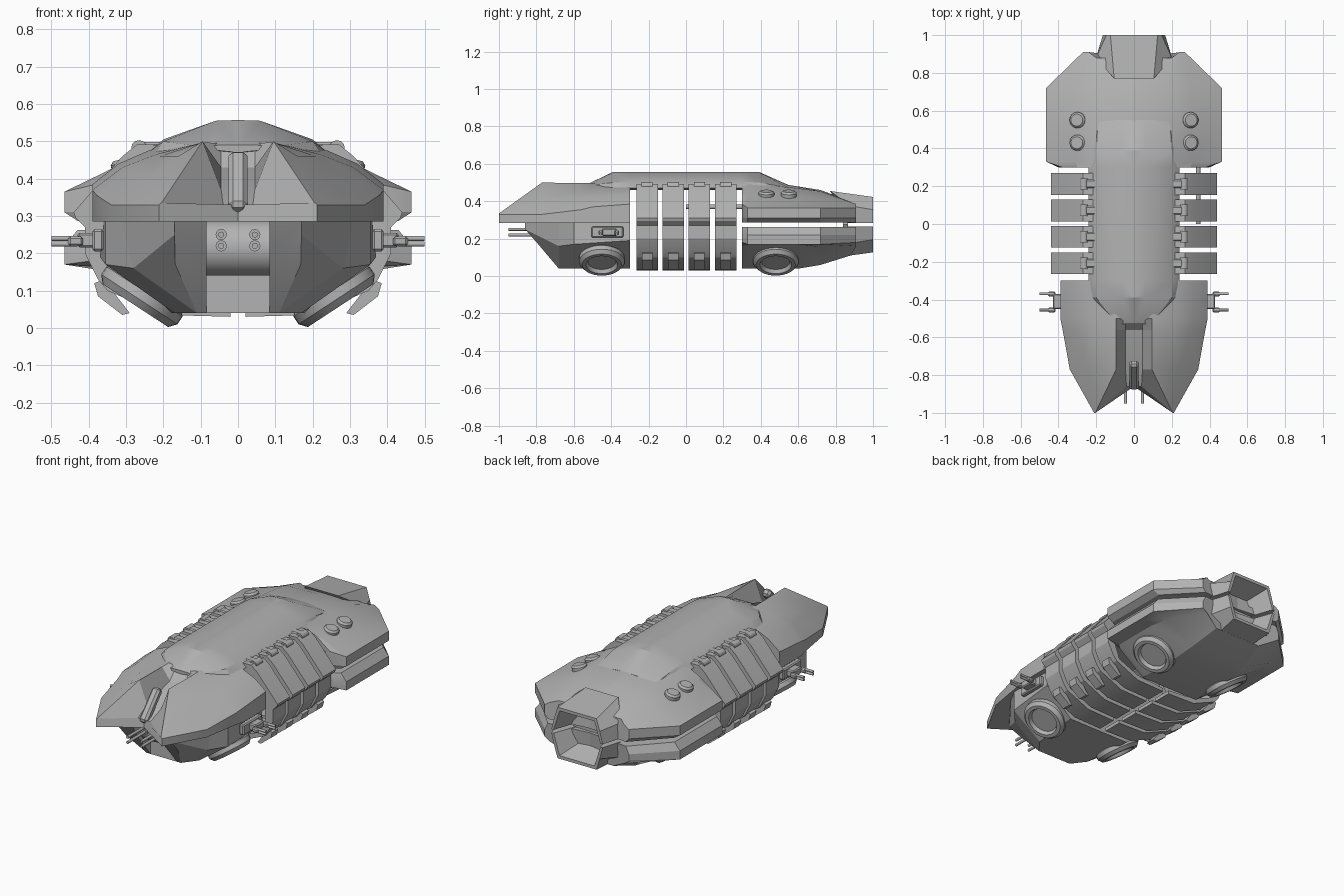
import bpy, bmesh, math
from mathutils import Vector, Matrix

if "Cube" in bpy.data.objects:
    bpy.data.objects.remove(bpy.data.objects["Cube"])

grey = bpy.data.materials.new("hull grey")
grey.use_nodes = True
grey.diffuse_color = (0.45, 0.45, 0.45, 1)
grey.node_tree.nodes["Principled BSDF"].inputs["Base Color"].default_value = grey.diffuse_color


def finish(name, bm, mirror=True, angle=22):
    """Turn a bmesh into an object, mirrored left to right."""
    bmesh.ops.recalc_face_normals(bm, faces=bm.faces)
    mesh = bpy.data.meshes.new(name)
    bm.to_mesh(mesh)
    bm.free()
    mesh.materials.append(grey)
    ob = bpy.data.objects.new(name, mesh)
    bpy.context.collection.objects.link(ob)
    bpy.ops.object.select_all(action='DESELECT')
    ob.select_set(True)
    bpy.context.view_layer.objects.active = ob
    bpy.ops.object.shade_smooth_by_angle(angle=math.radians(angle))
    if mirror:
        ob.modifiers.new("Mirror", 'MIRROR')
    return ob


def section(y, *points):
    return [(p[0], p[2] if len(p) > 2 else y, p[1]) for p in points]


def loft(name, rings):
    """Skin closed cross-sections and cap both ends."""
    bm = bmesh.new()
    rows = [[bm.verts.new(p) for p in ring] for ring in rings]
    n = len(rows[0])
    for a, b in zip(rows, rows[1:]):
        for i in range(n):
            j = (i + 1) % n
            bm.faces.new((a[i], a[j], b[j], b[i]))
    bm.faces.new(rows[0])
    bm.faces.new(rows[-1])
    bmesh.ops.remove_doubles(bm, verts=bm.verts, dist=0.0005)
    return finish(name, bm)


def box(name, centre, size, tilt=0, bevel=0.006, mirror=True):
    bm = bmesh.new()
    m = Matrix.Translation(centre) @ Matrix.Rotation(tilt, 4, 'X') @ Matrix.Diagonal((*size, 1))
    bmesh.ops.create_cube(bm, size=1, matrix=m)
    bmesh.ops.bevel(bm, geom=bm.edges[:], offset=bevel, segments=1, affect='EDGES')
    return finish(name, bm, mirror)


def lathe(name, centre, axis, profile, sides=24, mirror=True):
    """Revolve (radius, height) pairs about an axis."""
    bm = bmesh.new()
    turn = Matrix.Translation(centre) @ Vector(axis).to_track_quat('Z', 'Y').to_matrix().to_4x4()
    rows = []
    for r, h in profile:
        angles = [2 * math.pi * i / sides for i in range(sides)]
        rows.append([bm.verts.new(turn @ Vector((r * math.cos(a), r * math.sin(a), h))) for a in angles])
    for a, b in zip(rows, rows[1:]):
        for i in range(sides):
            j = (i + 1) % sides
            bm.faces.new((a[i], a[j], b[j], b[i]))
    bm.faces.new(rows[0])
    bm.faces.new(rows[-1])
    return finish(name, bm, mirror, 35)


def rod(name, start, end, r, sides=12, mirror=True):
    d = Vector(end) - Vector(start)
    return lathe(name, start, d, [(r, 0), (r, d.length)], sides, mirror)


# Roof spine running over the open middle
loft("roof", [
    section(-.53, (0, .49), (.05, .49), (.09, .485), (.1, .48), (0, .47)),
    section(-.39, (0, .557), (.06, .555), (.2, .5), (.22, .47), (0, .46)),
    section(-.3, (0, .557), (.06, .555), (.2, .505), (.24, .47), (0, .46)),
    section(.3, (0, .557), (.06, .555), (.2, .505), (.24, .47), (0, .46)),
    section(.39, (0, .557), (.06, .555), (.2, .5), (.22, .47), (0, .46)),
    section(.55, (0, .486), (.06, .485), (.19, .472), (.2, .46), (0, .45))])

# Forked upper nose with a channel down the middle
loft("nose_upper", [
    section(-.3, (0, .285), (0, .5), (.045, .5), (.1, .5), (.24, .475), (.32, .44), (.39, .385), (.39, .285)),
    section(-.5, (0, .285), (0, .495), (.045, .495), (.095, .497), (.22, .465), (.31, .43), (.39, .37), (.39, .285)),
    section(-.56, (0, .285), (0, .43), (.045, .43), (.095, .497), (.21, .46), (.3, .42), (.378, .355), (.375, .285)),
    section(-.77, (0, .285), (0, .37), (.045, .37), (.095, .5), (.16, .46), (.24, .4), (.34, .33), (.34, .285)),
    section(-1, (0, .285, -.86), (0, .33, -.86), (.04, .33, -.86), (.205, .335), (.207, .335), (.209, .333),
            (.211, .33), (.211, .285))])

# Lower nose and the cheeks either side of the turret
loft("nose_lower", [
    section(-.3, (0, .285), (.36, .285), (.37, .19), (.2, .04), (0, .04)),
    section(-.6, (0, .285), (.355, .285), (.355, .17), (.17, .04), (0, .04)),
    section(-.68, (0, .285), (.31, .285), (.28, .16), (.11, .04), (0, .04))])
loft("nose_cheek", [
    section(-.68, (.085, .285), (.31, .285), (.28, .16), (.11, .04), (.085, .04)),
    section(-.86, (.085, .285), (.17, .285), (.17, .25), (.168, .17, -.79), (.085, .17, -.79))])

# Chin turret with four barrels, and the cannon in the channel
rod("chin_turret", (-.085, -.7, .215), (.085, -.7, .215), .075, 32, False)
for z in (.22, .25):
    rod("chin_boss", (.045, -.7, z), (.045, -.79, z), .015)
    rod("chin_barrel", (.045, -.75, z), (.045, -.95, z), .008)
box("nose_cannon", (0, -.8, .39), (.05, .2, .045), math.radians(48), .012, False)

# Side gun mounts
box("gun_mount", (.375, -.42, .235), (.03, .17, .06))
box("gun_body", (.405, -.41, .235), (.05, .08, .04))
for y in (-.455, -.37):
    box("gun_arm", (.435, y, .232), (.04, .025, .026))
    for z in (.225, .24):
        rod("gun_barrel", (.43, y, z), (.5, y, z), .007)

# Ribs hooped around the open middle, with hinges and feet
outer = [(.2, .49), (.27, .492), (.31, .46), (.44, .31), (.435, .295), (.41, .27), (.41, .2),
         (.375, .13), (.35, .1), (.2, .035), (.02, .03)]
inner = [(.02, .05), (.2, .065), (.33, .12), (.36, .2), (.36, .28), (.28, .42), (.2, .46)]
foot = [(.29, .04), (.31, .035), (.375, .085), (.385, .12), (.36, .13)]
for k in range(4):
    y = -.208 + .14 * k
    loft("rib", [section(y + s * .0575, *outer, *inner) for s in (-1, 1)])
    loft("rib_foot", [section(y + s * .028, *foot) for s in (-1, 1)])
    rod("rib_hinge", (.265, y - .03, .482), (.265, y + .03, .482), .021)
    box("rib_hinge_arm", (.235, y, .485), (.07, .045, .025))
rod("side_pipe", (.34, 0, .37), (.34, .31, .37), .012, mirror=False)

# Rear hull: upper and lower shells split by a slot
loft("rear_upper", [
    section(.3, (0, .5), (.2, .495), (.3, .445), (.38, .385), (.39, .31), (.38, .287), (0, .287)),
    section(.33, (0, .5), (.2, .495), (.31, .435), (.465, .365), (.465, .31), (.43, .287), (0, .287)),
    section(.55, (0, .487), (.2, .475), (.31, .425), (.465, .365), (.465, .31), (.43, .287), (0, .287)),
    section(.72, (0, .46), (.2, .453), (.3, .415), (.465, .365), (.465, .31), (.43, .287), (0, .287)),
    section(.91, (0, .4, .88), (.2, .395, .88), (.24, .385), (.27, .365), (.27, .31), (.25, .287), (0, .287, .88))])
loft("rear_lower", [
    section(.3, (0, .262), (.38, .262), (.4, .22), (.39, .18), (.35, .16), (.19, .04), (0, .04)),
    section(.33, (0, .262), (.43, .262), (.465, .22), (.465, .17), (.38, .165), (.19, .04), (0, .04)),
    section(.6, (0, .262), (.43, .262), (.465, .22), (.465, .17), (.38, .165), (.19, .04), (0, .04)),
    section(.72, (0, .262), (.43, .262), (.465, .22), (.465, .17), (.37, .155), (.18, .06), (0, .06)),
    section(.91, (0, .262, .88), (.25, .262), (.27, .22), (.27, .18), (.24, .16), (.15, .11, .88), (0, .11, .88))])

# Six-sided exhaust in two halves, tapering inward to a recessed plate
for name, flip in (("exhaust_upper", 1), ("exhaust_lower", -1)):
    def at(x, y, h):
        return (x, y, .275 + flip * h)
    loft(name, [
        [at(0, .77, .18), at(.105, .77, .18), at(.2, .88, .1), at(.2, .885, .01),
         at(.1, .86, .01), at(.06, .86, .08), at(0, .86, .08)],
        [at(0, 1, .148), at(.125, 1, .148), at(.146, 1, .08), at(.165, 1, .01),
         at(.15, 1, .01), at(.112, 1, .13), at(0, 1, .13)]])
plate = [(0, .37), (.07, .37), (.12, .275), (.07, .18), (0, .18)]
loft("exhaust_plate", [section(y, *plate) for y in (.84, .865)])

# Canted lift pads below and round caps on the rear deck
pad = [(.09, -.1), (.105, -.06), (.122, -.045), (.122, -.02), (.105, 0), (.085, 0), (.075, -.02), (.01, -.02)]
for y in (-.45, .48):
    lathe("lift_pad", (.275, y, .06), (.55, 0, -.84), pad, 32)
for y in (.43, .55):
    lathe("deck_cap", (.298, y, .435), (.25, 0, 1), [(.042, -.04), (.042, .01), (.032, .02)])
